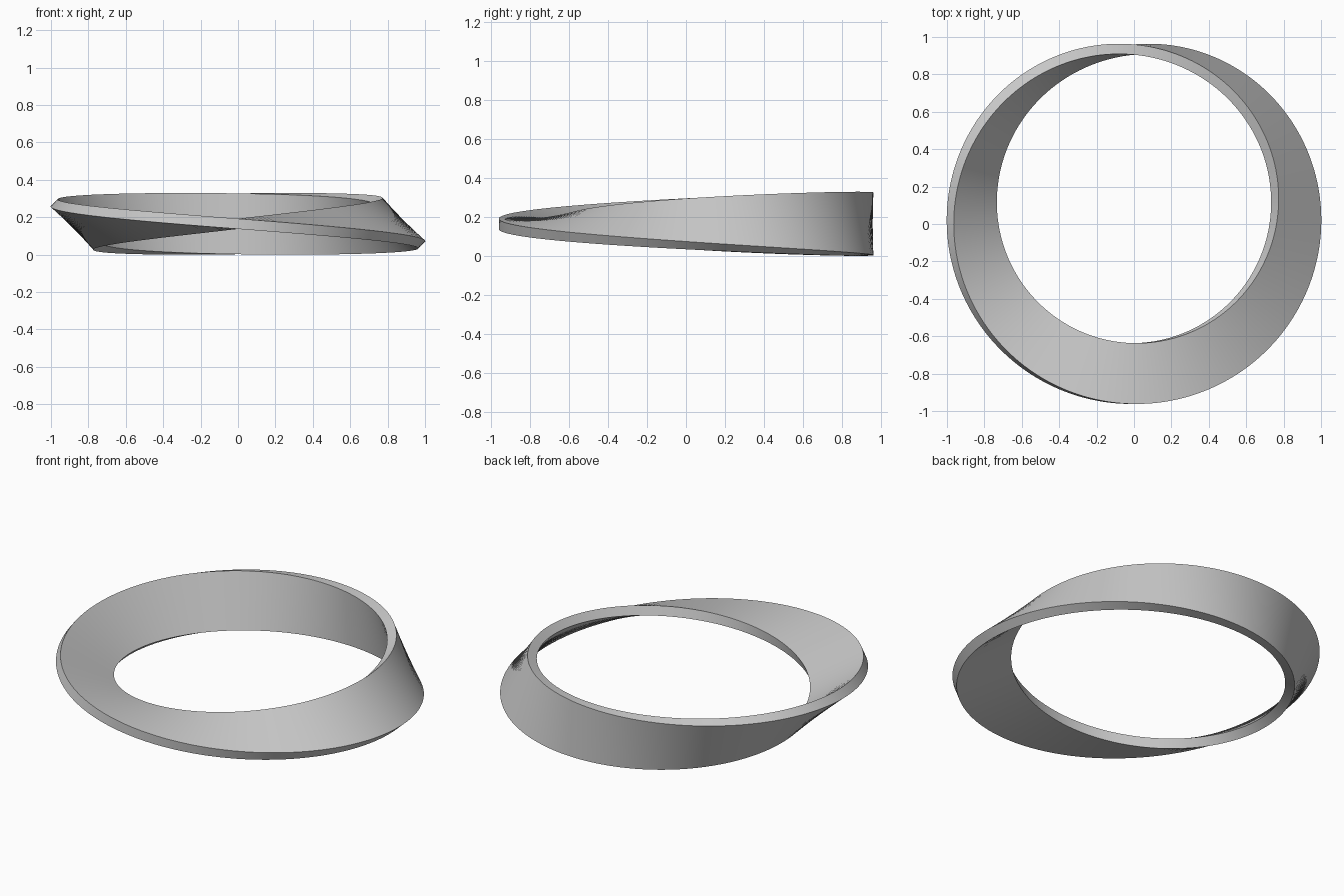
import bpy, bmesh
from math import sin, cos, pi, radians

if "Cube" in bpy.data.objects:
    bpy.data.objects.remove(bpy.data.objects["Cube"])

R, OFFSET_Y, MID_Z = 0.866, 0.0665, 0.165   # ring radius and centre
W, T = 0.325, 0.055                         # strip width and thickness
N = 256                                     # steps round the ring

bm = bmesh.new()

# rectangular section, turned half a revolution on its way round from the back
rings = []
for i in range(N):
    a = 2 * pi * i / N
    p = a / 2
    ring = []
    for u, v in ((1, 1), (1, -1), (-1, -1), (-1, 1)):
        w, t = u * W / 2, v * T / 2
        r = R - w * sin(p) + t * cos(p)
        z = MID_Z + w * cos(p) + t * sin(p)
        ring.append(bm.verts.new((r * sin(a), OFFSET_Y + r * cos(a), z)))
    rings.append(ring)

# the half twist joins the last section to the first, shifted by two corners
rings.append(rings[0][2:] + rings[0][:2])
for s, e in zip(rings, rings[1:]):
    for k in range(4):
        m = (k + 1) % 4
        bm.faces.new((s[k], s[m], e[m], e[k]))
bmesh.ops.recalc_face_normals(bm, faces=bm.faces)

mesh = bpy.data.meshes.new("twisted_band")
bm.to_mesh(mesh)
bm.free()
band = bpy.data.objects.new("twisted_band", mesh)
bpy.context.collection.objects.link(band)

# smooth along the band, crisp at its corners
bpy.context.view_layer.objects.active = band
band.select_set(True)
bpy.ops.object.shade_smooth_by_angle(angle=radians(30))
